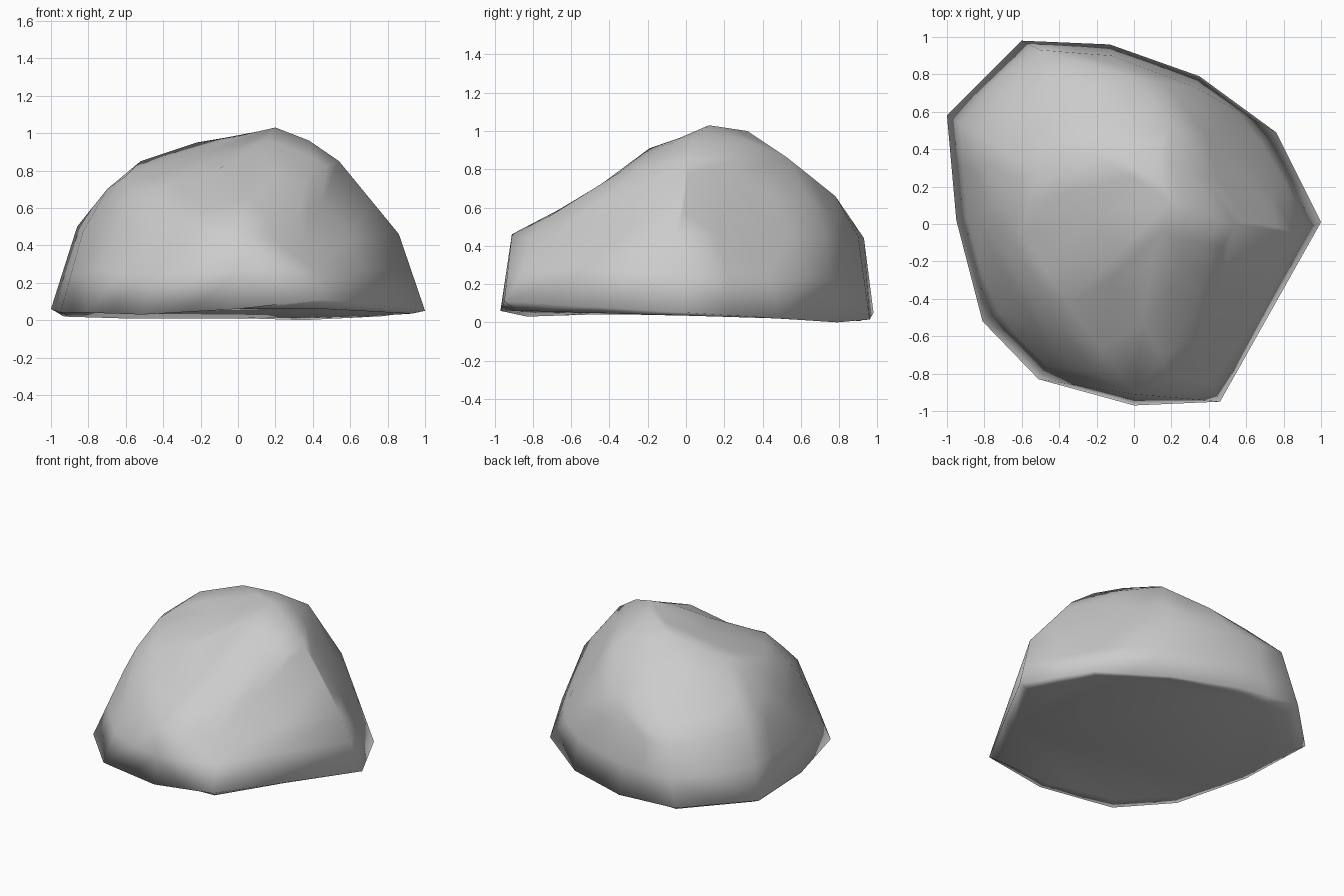
import bpy, bmesh, math
from mathutils import Vector

if "Cube" in bpy.data.objects:
    bpy.data.objects.remove(bpy.data.objects["Cube"])

# Footprint corners, around the ground edge
footprint = [(-1, .58, .06), (-.6, .98, .05), (-.13, .96, .015), (.35, .79, 0),
             (.76, .49, .02), (1, .01, .05), (.46, -.95, .11),
             (0, -.97, .06), (-.51, -.83, .03), (-.81, -.52, .04), (-.95, .02, .04)]

# Shoulder where the steep sides turn in
shoulder = [(-.86, .5, .5), (-.5, .93, .44), (-.12, .9, .45), (.33, .73, .46),
            (.6, .38, .46), (.86, -.05, .46), (.62, -.33, .46), (.36, -.74, .42),
            (0, -.91, .46), (-.43, -.68, .46), (-.64, -.41, .51), (-.83, .04, .47)]

# Crown facets leading up to the off-centre peak
crown = [(.2, .12, 1.03), (.08, .32, 1), (-.22, .37, .95), (-.52, .3, .85),
         (.2, .53, .86), (0, .78, .66), (-.4, .69, .68), (.38, .04, .96),
         (.54, .0, .85), (.66, .02, .69), (.1, -.19, .91), (.4, -.25, .79),
         (.3, -.5, .66), (-.35, -.43, .74), (-.61, -.3, .65), (-.6, -.05, .77),
         (-.7, .15, .7)]

# Boulder body: wrap the corner points in a faceted shell
bm = bmesh.new()
for p in footprint + shoulder + crown:
    bm.verts.new(p)
bmesh.ops.convex_hull(bm, input=bm.verts)
loose = [v for v in bm.verts if not v.link_faces]
bmesh.ops.delete(bm, geom=loose, context='VERTS')
bmesh.ops.recalc_face_normals(bm, faces=bm.faces)

# Open the underside, then split facets once
under = [f for f in bm.faces if f.normal.z < -.5]
bmesh.ops.delete(bm, geom=under, context='FACES')
bmesh.ops.subdivide_edges(bm, edges=bm.edges, cuts=1, use_grid_fill=True)

# Worn hollows on the front slope and beside the peak
for centre, radius, depth in [((-.08, -.45, .7), .3, .05), ((-.05, .05, .93), .25, .03)]:
    for v in bm.verts:
        d = (v.co - Vector(centre)).length / radius
        if d < 1:
            v.co -= Vector((0, -.4, .9)) * depth * (1 - d * d)

# Underside: narrow rim around a gently tilted flat base
rim = [e for e in bm.edges if e.is_boundary]
new = bmesh.ops.extrude_edge_only(bm, edges=rim)["geom"]
for v in [g for g in new if isinstance(g, bmesh.types.BMVert)]:
    v.co.x *= .93
    v.co.y *= .93
    v.co.z = .035 - .03 * v.co.y
inner = [g for g in new if isinstance(g, bmesh.types.BMEdge) and g.is_boundary]
bmesh.ops.contextual_create(bm, geom=inner)
bmesh.ops.recalc_face_normals(bm, faces=bm.faces)

mesh = bpy.data.meshes.new("boulder")
bm.to_mesh(mesh)
bm.free()
for poly in mesh.polygons:
    poly.use_smooth = True
boulder = bpy.data.objects.new("boulder", mesh)
bpy.context.collection.objects.link(boulder)
